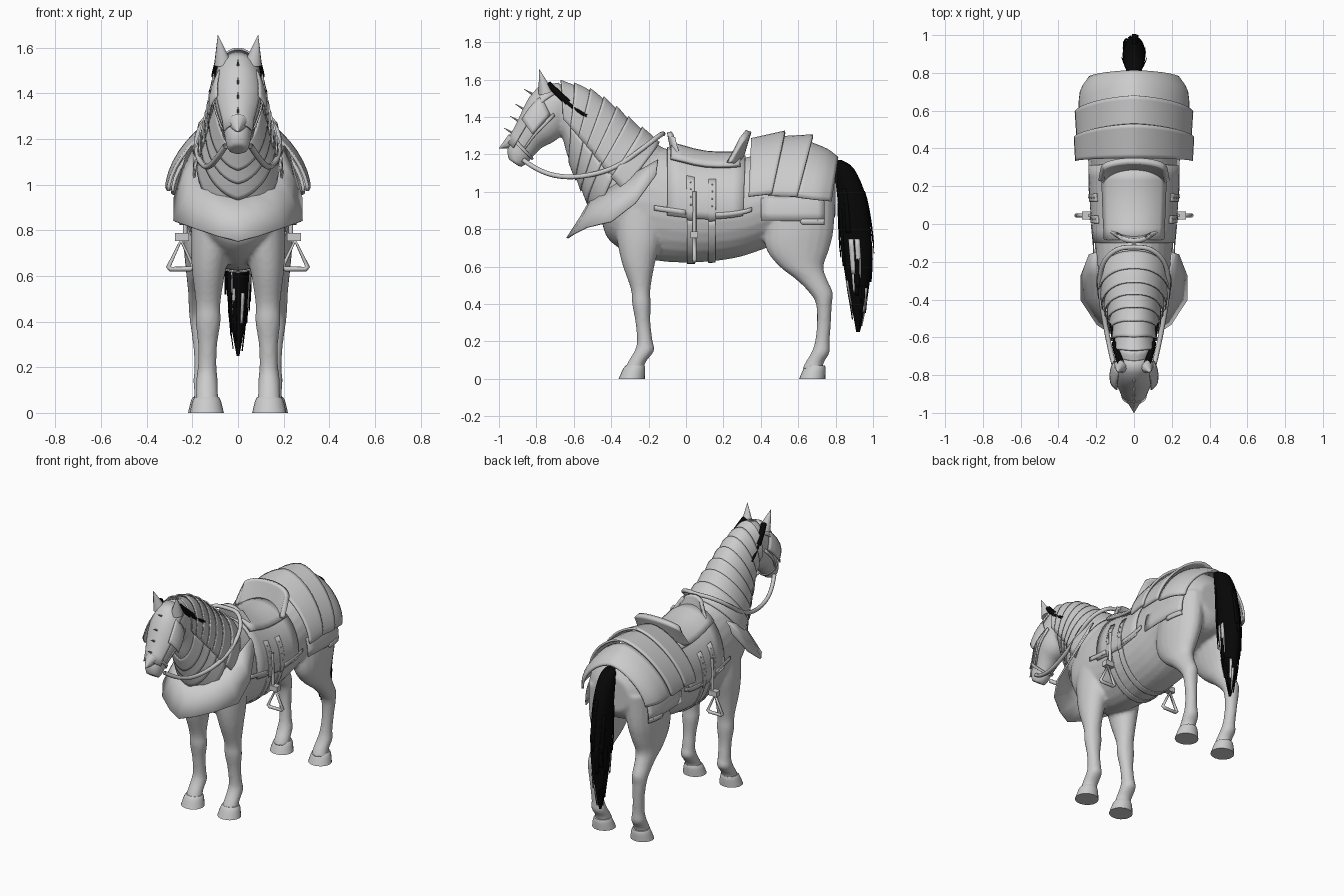
import bpy, bmesh, math, random
from mathutils import Vector

random.seed(4)
if "Cube" in bpy.data.objects:
    bpy.data.objects.remove(bpy.data.objects["Cube"])


def material(name, rgb):
    m = bpy.data.materials.new(name)
    m.use_nodes = True
    m.diffuse_color = (*rgb, 1)
    m.node_tree.nodes["Principled BSDF"].inputs["Base Color"].default_value = (*rgb, 1)
    return m


GREY = material("plain grey", (0.6, 0.6, 0.6))
BLACK = material("hair black", (0.002, 0.002, 0.002))


# A section is (top y, top z, bottom y, bottom z, centre x, half width)
def section(secs, t):
    t = max(0, min(t, len(secs) - 1))
    i = min(int(t), len(secs) - 2)
    f = t - i
    p = [secs[max(0, min(j, len(secs) - 1))] for j in range(i - 1, i + 3)]
    return [0.5 * (2 * b + (c - a) * f + (2 * a - 5 * b + 4 * c - d) * f * f
                   + (3 * b - a - 3 * c + d) * f ** 3) for a, b, c, d in zip(*p)]


def on_section(secs, t, deg, off=0, pinch=1):
    yt, zt, yb, zb, xc, hw = section(secs, t)
    sn, cs = (math.copysign(abs(v) ** pinch, v) for v in (math.sin(math.radians(deg)), math.cos(math.radians(deg))))
    half = Vector((0, yt - yb, zt - zb)) / 2
    mid = Vector((xc, (yt + yb) / 2, (zt + zb) / 2))
    return mid + (half + half.normalized() * off) * cs + Vector(((hw + off) * sn, 0, 0))


def add_grid(bm, rows, closed=False):
    vs = [[bm.verts.new(p) for p in r] for r in rows]
    n = len(rows[0])
    for r, s in zip(vs, vs[1:]):
        for j in range(n if closed else n - 1):
            k = (j + 1) % n
            bm.faces.new((r[j], r[k], s[k], s[j]))
    if closed:
        bm.faces.new(vs[0])
        bm.faces.new(vs[-1])


def finish(name, bm, mat=GREY, thick=0, angle=40):
    bmesh.ops.recalc_face_normals(bm, faces=bm.faces)
    me = bpy.data.meshes.new(name)
    bm.to_mesh(me)
    bm.free()
    me.materials.append(mat)
    me.polygons.foreach_set("use_smooth", [True] * len(me.polygons))
    me.set_sharp_from_angle(angle=math.radians(angle))
    ob = bpy.data.objects.new(name, me)
    bpy.context.scene.collection.objects.link(ob)
    if thick:
        mod = ob.modifiers.new("thickness", 'SOLIDIFY')
        mod.thickness = thick
        mod.offset = 0
    return ob


def add_loft(bm, secs, sides=20, steps=4):
    n = (len(secs) - 1) * steps
    add_grid(bm, [[on_section(secs, i / steps, 360 * j / sides) for j in range(sides)]
                  for i in range(n + 1)], True)


def loft(name, secs, mat=GREY):
    bm = bmesh.new()
    add_loft(bm, secs)
    finish(name, bm, mat)


# Plate following a lofted form between two stations and two angles
def shell(name, secs, t0, t1, a0, a1, off0=.01, off1=None, skew=0, thick=.007, mat=GREY, pinch=1):
    off1 = off0 if off1 is None else off1
    m, n = 6, max(2, int(abs(a1 - a0) / 8))
    rows = []
    for i in range(m + 1):
        f = i / m
        rows.append([on_section(secs, t0 + (t1 - t0) * f + skew * abs(2 * j / n - 1),
                                a0 + (a1 - a0) * j / n, off0 + (off1 - off0) * f, pinch)
                     for j in range(n + 1)])
    bm = bmesh.new()
    add_grid(bm, rows)
    finish(name, bm, mat, thick)


def both(name, secs, t0, t1, a0, a1, *args, **kw):
    shell("left_" + name, secs, t0, t1, a0, a1, *args, **kw)
    shell("right_" + name, secs, t0, t1, -a0, -a1, *args, **kw)


def cone(name, base, tip, r, sides=10):
    base, tip = Vector(base), Vector(tip)
    d = tip - base
    bm = bmesh.new()
    bmesh.ops.create_cone(bm, cap_ends=True, segments=sides, radius1=r, radius2=.001, depth=d.length)
    q = d.to_track_quat('Z', 'Y').to_matrix().to_4x4()
    q.translation = (base + tip) / 2
    bm.transform(q)
    finish(name, bm)


def tube(name, pts, r, cyclic=False, smooth=True, mat=GREY):
    cu = bpy.data.curves.new(name, 'CURVE')
    cu.dimensions = '3D'
    cu.bevel_depth = r
    cu.bevel_resolution = 2
    sp = cu.splines.new('NURBS' if smooth else 'POLY')
    sp.points.add(len(pts) - 1)
    for q, p in zip(sp.points, pts):
        q.co = (*p, 1)
    sp.use_cyclic_u = cyclic
    if smooth:
        sp.use_endpoint_u = True
        sp.order_u = 3
    cu.materials.append(mat)
    bpy.context.scene.collection.objects.link(bpy.data.objects.new(name, cu))


# Trunk, neck and head rows: top y, top z, bottom y, bottom z, half width
def mid_line(rows):
    return [(*r[:4], 0, r[4]) for r in rows]


# Limb rows: z, front y, back y, centre x, half width
def upright(rows, s=1):
    return [(f, z, b, z, s * x, w) for z, f, b, x, w in rows]


trunk = mid_line([(-.46, 1.02, -.45, .84, .09), (-.40, 1.14, -.41, .74, .17), (-.25, 1.24, -.28, .66, .2),
                  (-.1, 1.23, -.1, .625, .207), (.1, 1.18, .1, .625, .222), (.3, 1.18, .28, .65, .23),
                  (.45, 1.22, .43, .70, .235), (.6, 1.23, .58, .76, .24), (.73, 1.19, .74, .8, .21),
                  (.8, 1.1, .8, .87, .13)])
neck = mid_line([(-.67, 1.57, -.66, 1.29, .085), (-.53, 1.53, -.63, 1.18, .1), (-.40, 1.445, -.58, 1.08, .12),
                 (-.28, 1.345, -.53, .98, .15), (-.13, 1.24, -.46, .85, .185)])
head = mid_line([(-.68, 1.585, -.62, 1.4, .085), (-.77, 1.56, -.66, 1.31, .095), (-.84, 1.48, -.71, 1.265, .102),
                 (-.88, 1.39, -.77, 1.235, .087), (-.925, 1.3, -.82, 1.185, .063),
                 (-.955, 1.23, -.85, 1.15, .055), (-.95, 1.175, -.885, 1.13, .043)])
front_leg = [(.9, -.38, -.12, .11, .09), (.75, -.37, -.13, .118, .09), (.62, -.343, -.165, .128, .073),
             (.48, -.295, -.19, .131, .054), (.4, -.288, -.188, .131, .055), (.3, -.27, -.19, .133, .042),
             (.2, -.262, -.178, .135, .041), (.15, -.275, -.17, .136, .047), (.09, -.31, -.215, .136, .048),
             (.05, -.33, -.225, .136, .052)]
hind_leg = [(1.0, .45, .8, .13, .11), (.8, .42, .79, .142, .1), (.69, .43, .765, .15, .085),
            (.6, .5, .735, .158, .068), (.53, .59, .755, .164, .055), (.46, .66, .785, .166, .05),
            (.4, .695, .78, .165, .046), (.3, .7, .775, .16, .037), (.2, .69, .768, .153, .038),
            (.14, .67, .768, .149, .047), (.09, .64, .738, .144, .048), (.05, .62, .73, .144, .052)]

# Horse body fused into one smooth skin
bm = bmesh.new()
for part in (trunk, neck, head):
    add_loft(bm, part, 28)
for s in (1, -1):
    add_loft(bm, upright(front_leg, s))
    add_loft(bm, upright(hind_leg, s))
body = finish("horse_body", bm)
rm = body.modifiers.new("fuse", 'REMESH')
rm.mode = 'VOXEL'
rm.voxel_size = .011
rm.use_smooth_shade = True
sm = body.modifiers.new("soften", 'SMOOTH')
sm.factor = .5
sm.iterations = 3

# Hooves, ears, mane tufts
for s, side in ((1, "left"), (-1, "right")):
    for pos, y, x in (("front", -.29, .137), ("hind", .675, .144)):
        loft(f"{side}_{pos}_hoof", upright([(.07, y - .032, y + .068, x, .053), (.05, y - .048, y + .072, x, .063),
                                            (0, y - .07, y + .07, x, .075)], s))
    cone(f"{side}_ear", (s * .066, -.75, 1.53), (s * .088, -.785, 1.655), .04)
    tube(f"{side}_mane_tuft", [(s * .07, -.735, 1.575), (s * .09, -.69, 1.53), (s * .1, -.63, 1.475)], .018, mat=BLACK)
    tube(f"{side}_mane_strand", [(s * .1, -.64, 1.48), (s * .112, -.58, 1.43), (s * .12, -.53, 1.405)], .009, mat=BLACK)

# Bridle, eye guards and face plate with beak and spikes
both("eye_guard", head, 1.25, 3.0, 46, 94, .008, .038)
both("cheek_strap", head, 1, 4.2, 96, 104, .005)
shell("nose_band", head, 4.0, 4.25, 0, 360, .006)
shell("face_plate", head, .5, 4.6, -62, 62, .01, .012)
cone("face_plate_beak", (0, -.925, 1.27), (0, -1.0, 1.232), .045)
for i, t in enumerate((1.6, 2.5, 3.2, 3.9)):
    p = on_section(head, t, 0, .005)
    cone(f"face_spike_{i}", p, p + Vector((0, -.05, .03)), .007, sides=6)

# Neck armour lames, over the crest and under the throat
for i in range(7):
    shell(f"crest_lame_{i}", neck, .53 * i, .53 * i + .62, -102, 102, .027, .012, skew=.14)
for i in range(4):
    shell(f"throat_lame_{i}", neck, 1.2 + .62 * i, 2.0 + .62 * i, 100, 260, .006, .02, skew=-.5)

# Flared breast plate with a pointed front and side corners
edges = [[(0, -.51, .955), (.06, -.5, .965), (.125, -.46, .985), (.165, -.38, 1.035), (.188, -.27, 1.1), (.2, -.15, 1.17)],
         [(0, -.565, .86), (.075, -.545, .875), (.16, -.49, .905), (.225, -.39, .95), (.24, -.27, 1.02), (.222, -.155, 1.14)],
         [(0, -.635, .752), (.09, -.6, .775), (.195, -.53, .81), (.28, -.4, .84), (.278, -.27, .94), (.235, -.16, 1.09)]]
bm = bmesh.new()
add_grid(bm, [[(-x, y, z) for x, y, z in reversed(r[1:])] + r for r in edges])
finish("breast_plate", bm, thick=.01, angle=50)

# Saddle, flaps, girths and straps
shell("saddle_flap", trunk, 3.0, 5.1, -100, 100, .008)
shell("saddle_seat", trunk, 3.1, 4.95, -40, 40, .03, thick=.02)
shell("cantle", mid_line([(.285, 1.16, .15, 1.15, .175), (.335, 1.325, .25, 1.22, .165)]), 0, 1, -85, 85, 0, thick=.032)
shell("pommel", mid_line([(-.065, 1.19, .02, 1.18, .13), (-.09, 1.32, -.03, 1.24, .07)]), 0, 1, -85, 85, 0, thick=.025)
for i, t in enumerate((3.53, 4.1)):
    shell(f"girth_{i}", trunk, t, t + .2, 100, 260, .005, thick=.006)
    both(f"girth_strap_{i}", trunk, t, t + .2, 55, 102, .013, thick=.005)
both("front_strap", trunk, 2.6, 3.5, 92, 97, .008, .012, thick=.005)
both("rear_strap", trunk, 4.3, 5.4, 93, 98, .012, .008, thick=.005)
bm = bmesh.new()
for s in (1, -1):
    for t in (3.63, 4.2):
        for a in (62, 70, 78, 86):
            v = bmesh.ops.create_icosphere(bm, subdivisions=1, radius=.005)["verts"]
            bmesh.ops.translate(bm, verts=v, vec=on_section(trunk, t, s * a, .015))
finish("saddle_studs", bm)

# Stirrups
for s, side in ((1, "left"), (-1, "right")):
    tube(f"{side}_stirrup", [(s * x, .045, z) for x, z in ((.25, .755), (.195, .64), (.21, .63), (.295, .63), (.305, .64))],
         .011, True, False)
    bm = bmesh.new()
    bmesh.ops.create_cube(bm, size=1)
    bmesh.ops.scale(bm, verts=bm.verts, vec=(.06, .04, .035))
    bmesh.ops.translate(bm, verts=bm.verts, vec=(s * .245, .045, .77))
    finish(f"{side}_stirrup_bracket", bm)
    tube(f"{side}_stirrup_leather", [(s * .228, .045, 1.0), (s * .232, .045, .77)], .01, smooth=False)

# Reins
rein = [(.055, -.87, 1.17), (.1, -.78, 1.1), (.14, -.6, 1.07), (.18, -.38, 1.12), (.18, -.22, 1.24), (.1, -.13, 1.31)]
tube("reins", rein + [(0, -.12, 1.31)] + [(-x, y, z) for x, y, z in reversed(rein)], .013)

# Rump armour lames with torn cloth below
lames = [[(.35, 1.28, .32, .67, .305), (.53, 1.32, .39, .66, .312)],
         [(.50, 1.29, .38, .67, .297), (.68, 1.3, .51, .65, .307)],
         [(.65, 1.265, .52, .68, .287), (.75, 1.225, .65, .69, .28), (.81, 1.18, .74, .72, .235)]]
for i, rows in enumerate(lames):
    shell(f"rump_lame_{i}", mid_line(rows), 0, len(rows) - 1, -91, 91, 0, thick=.014, pinch=1.22)
cloth = mid_line([(y, 1.15, y, .55, w) for y, w in ((.4, .248), (.5, .253), (.6, .255), (.68, .25), (.74, .236))])
both("rump_cloth", cloth, 0, 4, 58, 91, 0)
both("rump_cloth_tatter", cloth, 2.1, 4, 89, 95, 0, skew=.15)

# Tail with loose strands
tail = upright([(1.17, .78, .83, 0, .028), (1.12, .79, .9, 0, .05), (.96, .81, .965, 0, .06), (.7, .83, .995, 0, .058),
                (.5, .86, .98, 0, .046), (.36, .89, .955, 0, .026), (.25, .91, .93, 0, .006)])
loft("tail", tail, BLACK)
for i in range(32):
    grey = i % 4 == 0
    a, t = random.uniform(0, 360), random.uniform(2.6 if grey else 1.5, 4.6)
    shell(f"tail_strand_{i}", tail, t, min(t + random.uniform(.7, 1.4), 5.9), a, a + 18, .002,
          .004 if grey else .01, thick=.003, mat=GREY if grey else BLACK)
